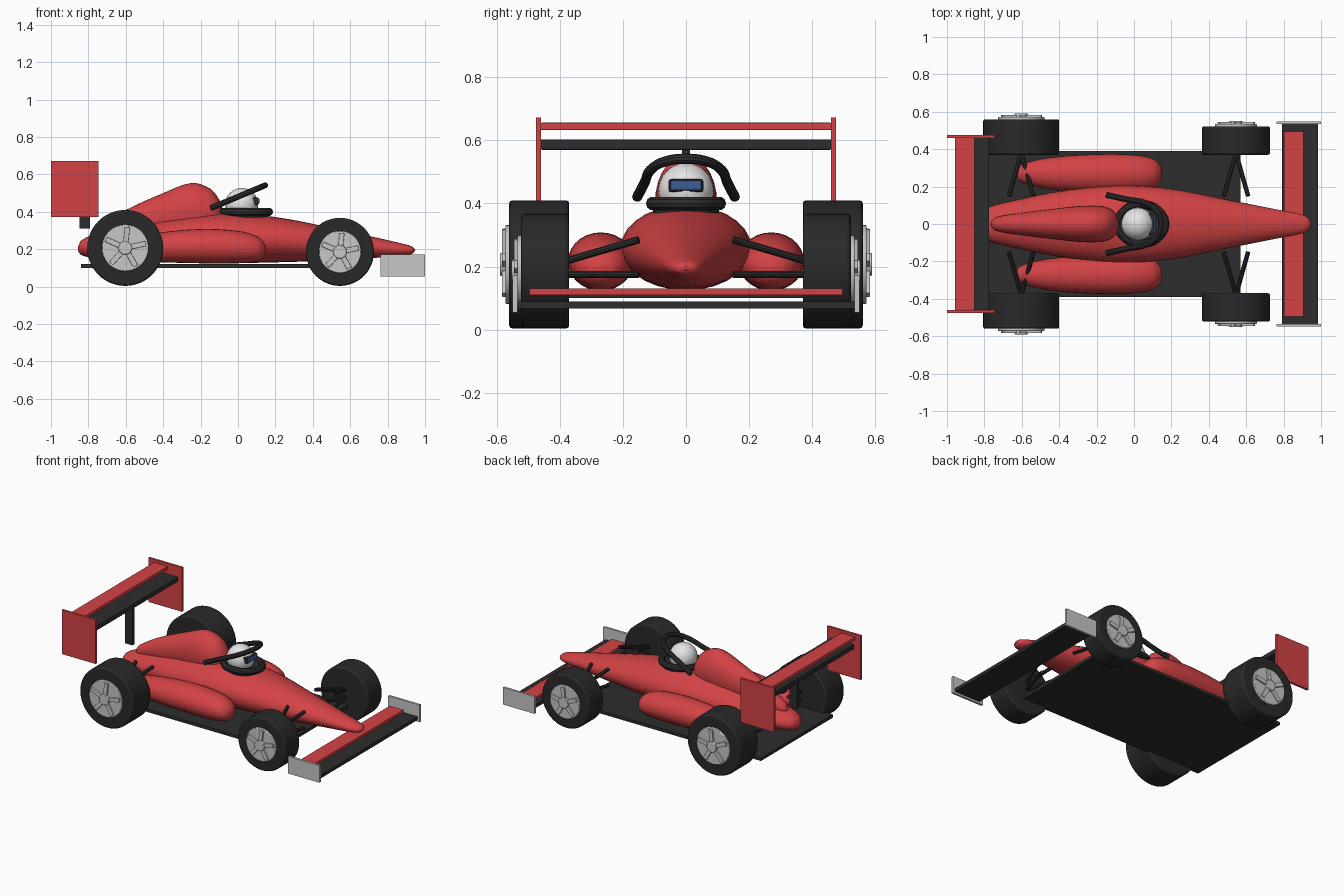
import bpy, bmesh, math
from mathutils import Vector

cube = bpy.data.objects.get("Cube")
if cube:
    bpy.data.objects.remove(cube, do_unlink=True)


def material(name, r, g, b):
    m = bpy.data.materials.new(name)
    m.use_nodes = True
    m.diffuse_color = (r, g, b, 1)
    m.node_tree.nodes["Principled BSDF"].inputs["Base Color"].default_value = (r, g, b, 1)
    return m


RED = material("red paint", 0.65, 0.055, 0.06)
BLACK = material("black carbon", 0.026, 0.026, 0.026)
RUBBER = material("tyre rubber", 0.022, 0.022, 0.022)
SILVER = material("silver metal", 0.57, 0.57, 0.57)
WHITE = material("white helmet", 0.78, 0.78, 0.78)
BLUE = material("blue visor", 0.05, 0.11, 0.3)


def finish(ob, name, mat, smooth=True, bevel=0):
    ob.name = name
    ob.data.materials.append(mat)
    if bevel:
        mod = ob.modifiers.new("bevel", "BEVEL")
        mod.width, mod.segments = bevel, 2
        mod.limit_method = "ANGLE"
    bpy.ops.object.select_all(action="DESELECT")
    ob.select_set(True)
    bpy.context.view_layer.objects.active = ob
    if smooth:
        bpy.ops.object.shade_smooth_by_angle(angle=math.radians(35))
    return ob


def box(name, mat, x, y, z, bevel=0):
    """Box from (min, max) ranges on each axis."""
    bpy.ops.mesh.primitive_cube_add(size=1)
    ob = bpy.context.object
    for v in ob.data.vertices:
        v.co = [r[0] + (c + 0.5) * (r[1] - r[0]) for r, c in zip((x, y, z), v.co)]
    return finish(ob, name, mat, False, bevel)


def disc(name, mat, x, y0, y1, z, r, bevel=0, sides=40):
    """Cylinder whose axis lies across the car."""
    bpy.ops.mesh.primitive_cylinder_add(vertices=sides, radius=r, depth=abs(y1 - y0),
                                        location=(x, (y0 + y1) / 2, z),
                                        rotation=(math.pi / 2, 0, 0))
    return finish(bpy.context.object, name, mat, True, bevel)


def tube(name, mat, points, r, cyclic=False):
    cu = bpy.data.curves.new(name, "CURVE")
    cu.dimensions = "3D"
    cu.bevel_depth, cu.bevel_resolution = r, 3
    cu.use_fill_caps = True
    sp = cu.splines.new("BEZIER")
    sp.bezier_points.add(len(points) - 1)
    for bp, p in zip(sp.bezier_points, points):
        bp.co = p
        bp.handle_left_type = bp.handle_right_type = "AUTO"
    sp.use_cyclic_u = cyclic
    ob = bpy.data.objects.new(name, cu)
    bpy.context.collection.objects.link(ob)
    bpy.ops.object.select_all(action="DESELECT")
    ob.select_set(True)
    bpy.context.view_layer.objects.active = ob
    bpy.ops.object.convert(target="MESH")
    ob = bpy.context.object
    ob.data.materials.clear()
    return finish(ob, name, mat)


def loft(name, mat, stations, y=0, sides=28, steps=4):
    """Rounded shell through stations of (x, half width, bottom, top)."""
    pts = [Vector(s) for s in stations]
    rings = []
    for i in range(len(pts) - 1):
        a, b = pts[i], pts[i + 1]
        before, after = pts[max(i - 1, 0)], pts[min(i + 2, len(pts) - 1)]
        h = b[0] - a[0]
        # tangents per unit of x keep unevenly spaced stations smooth
        ta = (b - before) / (b[0] - before[0]) * h
        tb = (after - a) / (after[0] - a[0]) * h
        for k in range(steps):
            t = k / steps
            p = a.lerp(b, t * t * (3 - 2 * t))
            p += ta * (t * (1 - t) ** 2) - tb * (t * t * (1 - t))
            p[0] = a[0] + h * t
            rings.append(p)
    rings.append(pts[-1])
    bm = bmesh.new()
    loops = []
    for x, w, lo, hi in rings:
        mid, half = (lo + hi) / 2, (hi - lo) / 2
        loops.append([bm.verts.new((x, y + w * math.cos(q), mid + half * math.sin(q)))
                      for q in (math.tau * j / sides for j in range(sides))])
    for p, q in zip(loops, loops[1:]):
        for j in range(sides):
            n = (j + 1) % sides
            bm.faces.new((p[j], p[n], q[n], q[j]))
    bm.faces.new(loops[0])
    bm.faces.new(loops[-1])
    bmesh.ops.recalc_face_normals(bm, faces=bm.faces)
    me = bpy.data.meshes.new(name)
    bm.to_mesh(me)
    bm.free()
    ob = bpy.data.objects.new(name, me)
    bpy.context.collection.objects.link(ob)
    return finish(ob, name, mat)


# Bodywork
loft("main_body", RED, [
    (-0.855, 0.015, 0.19, 0.215), (-0.84, 0.05, 0.17, 0.245), (-0.78, 0.09, 0.155, 0.275),
    (-0.6, 0.135, 0.14, 0.315), (-0.4, 0.175, 0.13, 0.36), (-0.1, 0.207, 0.125, 0.395),
    (0.2, 0.188, 0.13, 0.372), (0.5, 0.13, 0.14, 0.315), (0.75, 0.08, 0.155, 0.26),
    (0.88, 0.055, 0.165, 0.23), (0.93, 0.035, 0.175, 0.215), (0.945, 0.01, 0.19, 0.2)])
loft("engine_cover", RED, [
    (-0.765, 0.01, 0.27, 0.29), (-0.74, 0.035, 0.25, 0.325), (-0.6, 0.06, 0.25, 0.41),
    (-0.4, 0.085, 0.25, 0.5), (-0.25, 0.098, 0.25, 0.554), (-0.15, 0.09, 0.27, 0.525),
    (-0.1, 0.06, 0.3, 0.465), (-0.08, 0.02, 0.36, 0.41)])
box("floor", BLACK, (-0.84, 0.57), (-0.39, 0.39), (0.1, 0.12))

# Cockpit and driver
tube("cockpit_rim", BLACK, [(0.04 + 0.125 * math.cos(a), 0.105 * math.sin(a), 0.4)
                            for a in (math.tau * i / 8 for i in range(8))], 0.022, True)
bpy.ops.mesh.primitive_cylinder_add(vertices=32, radius=1, depth=1, location=(0.04, 0, 0.385))
bpy.context.object.scale = (0.125, 0.105, 0.03)
finish(bpy.context.object, "cockpit_opening", BLACK)
bpy.ops.mesh.primitive_uv_sphere_add(segments=24, ring_count=16, radius=0.088,
                                     location=(0.02, 0, 0.44))
finish(bpy.context.object, "helmet", WHITE)
box("visor_frame", BLACK, (0.06, 0.108), (-0.055, 0.055), (0.437, 0.477), 0.006)
box("visor", BLUE, (0.065, 0.114), (-0.05, 0.05), (0.441, 0.473), 0.006)
half = [(-0.145, 0.155), (-0.04, 0.132), (0.07, 0.108), (0.125, 0.065)]
path = half + [(0.145, 0)] + [(x, -y) for x, y in reversed(half)]
tube("cockpit_hoop", BLACK, [(x, y, 0.42 + (x + 0.145) * 0.42) for x, y in path], 0.016)

# Wings
box("rear_wing_flap", RED, (-0.957, -0.852), (-0.46, 0.46), (0.632, 0.656), 0.004)
box("rear_wing_plane", BLACK, (-0.95, -0.775), (-0.46, 0.46), (0.57, 0.603), 0.004)
box("rear_wing_post", BLACK, (-0.847, -0.79), (-0.012, 0.012), (0.31, 0.575))
box("front_wing_plane", BLACK, (0.79, 0.985), (-0.54, 0.54), (0.067, 0.09))
box("front_wing_flap", RED, (0.802, 0.907), (-0.495, 0.495), (0.11, 0.13))


def wheel(end, side, s, x, r, width, rim):
    y = 0.37 + width
    disc(f"{end}_tyre_{side}", RUBBER, x, s * 0.37, s * y, r + 0.004, r, 0.01, 48)
    disc(f"{end}_rim_{side}", SILVER, x, s * (y - 0.02), s * (y + 0.012), r + 0.004, rim, 0.004)
    disc(f"{end}_hub_{side}", SILVER, x, s * y, s * (y + 0.03), r + 0.004, 0.036, 0.004)
    for i in range(5):
        spoke = box(f"{end}_spoke_{side}_{i + 1}", SILVER, (0.02, rim * 0.9), (-0.011, 0.011),
                    (-0.014, 0.014), 0.003)
        spoke.location = (x, s * (y + 0.012), r + 0.004)
        spoke.rotation_euler.y = math.radians(60 + 72 * i)
    # wishbones meeting at the wheel
    for n, dx in (("fore", 0.065), ("aft", -0.065)):
        tube(f"{end}_upper_arm_{n}_{side}", BLACK,
             [(x + dx, s * 0.15, 0.285), (x, s * 0.38, 0.218)], 0.012)
        tube(f"{end}_lower_arm_{n}_{side}", BLACK,
             [(x + dx, s * 0.15, 0.175), (x, s * 0.38, 0.175)], 0.011)


# Mirrored parts
for side, s in (("port", 1), ("starboard", -1)):
    loft(f"side_pod_{side}", RED, [
        (-0.635, 0.01, 0.19, 0.22), (-0.61, 0.045, 0.165, 0.25), (-0.45, 0.085, 0.135, 0.285),
        (-0.2, 0.103, 0.125, 0.308), (0, 0.1, 0.125, 0.298), (0.1, 0.08, 0.135, 0.27),
        (0.14, 0.045, 0.16, 0.235), (0.15, 0.01, 0.19, 0.205)], s * 0.27)
    box(f"rear_end_plate_{side}", RED, (-1, -0.745), sorted((s * 0.459, s * 0.475)), (0.372, 0.673))
    box(f"front_end_plate_{side}", SILVER, (0.762, 1), sorted((s * 0.534, s * 0.549)), (0.055, 0.172))
    wheel("rear", side, s, -0.603, 0.203, 0.19, 0.125)
    wheel("front", side, s, 0.545, 0.182, 0.152, 0.113)
